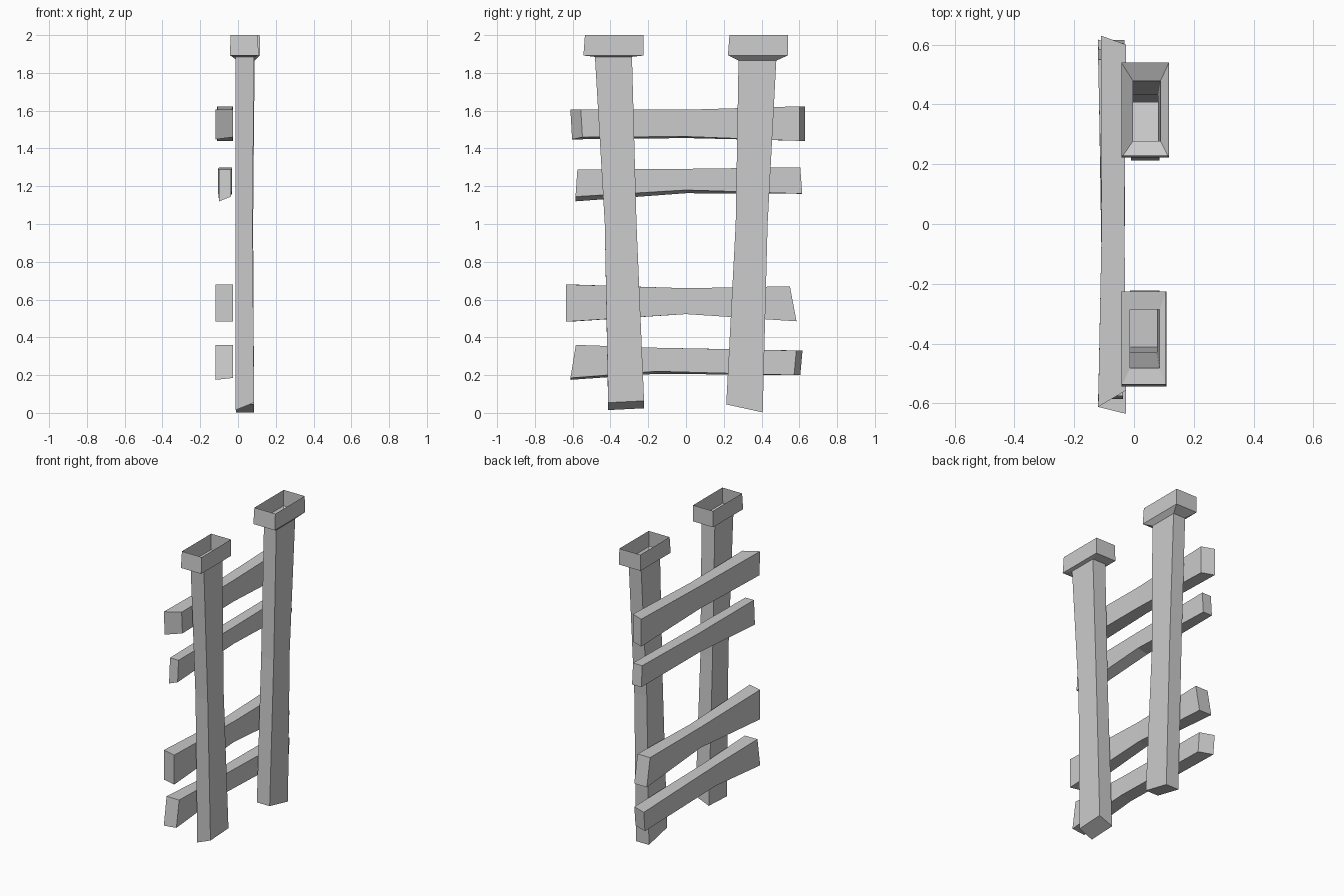
import bpy
import bmesh

default_cube = bpy.data.objects.get("Cube")
if default_cube:
    bpy.data.objects.remove(default_cube, do_unlink=True)

# One plain grey for every part
grey = bpy.data.materials.new("plain_grey")
grey.use_nodes = True
colour = (0.6, 0.6, 0.6, 1)
grey.diffuse_color = colour
grey.node_tree.nodes["Principled BSDF"].inputs["Base Color"].default_value = colour


def loft(name, rings, cap_first=True, cap_last=True):
    """Skin a chain of four-cornered rings, optionally closing the ends."""
    bm = bmesh.new()
    loops = [[bm.verts.new(corner) for corner in ring] for ring in rings]
    for lower, upper in zip(loops, loops[1:]):
        for i in range(4):
            j = (i + 1) % 4
            bm.faces.new((lower[i], lower[j], upper[j], upper[i]))
    if cap_first:
        bm.faces.new(loops[0][::-1])
    if cap_last:
        bm.faces.new(loops[-1])
    bmesh.ops.recalc_face_normals(bm, faces=bm.faces)
    mesh = bpy.data.meshes.new(name)
    bm.to_mesh(mesh)
    bm.free()
    mesh.materials.append(grey)
    obj = bpy.data.objects.new(name, mesh)
    bpy.context.collection.objects.link(obj)
    return obj


def level_ring(x_min, x_max, y_min, y_max, z):
    """Horizontal rectangle, counter-clockwise from above."""
    return [(x_min, y_min, z), (x_max, y_min, z),
            (x_max, y_max, z), (x_min, y_max, z)]


def tilt_ring(ring, slope_x=0.0, slope_y=0.0):
    """Raise the corners of a ring along x and y, keeping the first in place."""
    x0, y0, _ = ring[0]
    return [(x, y, z + slope_x * (x - x0) + slope_y * (y - y0))
            for x, y, z in ring]


def rail_section(x_min, x_max, y_top, y_bottom, z_top, z_bottom,
                 skew=0.0, lift=0.0):
    """Upright rectangle; skew turns the cut, lift raises its +x lower corner."""
    return [(x_min, y_top, z_top), (x_max, y_top + skew, z_top),
            (x_max, y_bottom + skew, z_bottom + lift), (x_min, y_bottom, z_bottom)]


# Hollow crooked posts, open at the top
front_top = level_ring(-0.013, 0.085, -0.482, -0.286, 1.885)
front_foot = tilt_ring(level_ring(-0.013, 0.085, -0.412, -0.222, 0.015),
                       slope_x=0.4, slope_y=0.05)
loft("front_post",
     [front_foot, level_ring(-0.013, 0.077, -0.43, -0.262, 1.0), front_top],
     cap_last=False)

back_top = level_ring(-0.003, 0.088, 0.278, 0.478, 1.865)
back_foot = tilt_ring(level_ring(-0.01, 0.085, 0.213, 0.406, 0.045),
                      slope_y=-0.22)
loft("back_post",
     [back_foot, level_ring(-0.013, 0.08, 0.263, 0.432, 1.0), back_top],
     cap_last=False)

# Thin open collars with a sloping underside running into each post
loft("front_collar",
     [front_top,
      level_ring(-0.042, 0.108, -0.543, -0.226, 1.892),
      level_ring(-0.04, 0.106, -0.535, -0.226, 2.0)],
     cap_first=False, cap_last=False)
loft("back_collar",
     [back_top,
      level_ring(-0.042, 0.117, 0.222, 0.54, 1.893),
      level_ring(-0.04, 0.115, 0.23, 0.54, 2.0)],
     cap_first=False, cap_last=False)

# Rough cross rails, pinched in the middle
OUT, IN = -0.12, -0.027
WAIST_OUT, WAIST_IN = -0.108, -0.032
loft("lowest_rail", [
    rail_section(OUT, IN, -0.583, -0.612, 0.36, 0.175, lift=0.01),
    rail_section(WAIST_OUT, WAIST_IN, -0.16, -0.16, 0.345, 0.207, lift=0.013),
    rail_section(OUT, IN, 0.617, 0.605, 0.33, 0.2, skew=-0.033)])
loft("lower_rail", [
    rail_section(OUT, IN, -0.612, -0.612, 0.68, 0.483, skew=-0.023),
    rail_section(WAIST_OUT, WAIST_IN, 0, 0, 0.66, 0.523),
    rail_section(OUT, IN, 0.55, 0.585, 0.67, 0.485)])
loft("upper_rail", [
    rail_section(-0.1, -0.037, -0.575, -0.585, 1.288, 1.12, lift=0.025),
    rail_section(-0.105, WAIST_IN, 0, 0, 1.292, 1.163, lift=0.017),
    rail_section(-0.1, WAIST_IN, 0.605, 0.615, 1.3, 1.16)])
loft("highest_rail", [
    rail_section(OUT, IN, -0.612, -0.603, 1.605, 1.448, skew=0.055, lift=0.012),
    rail_section(WAIST_OUT, WAIST_IN, 0, 0, 1.605, 1.455, lift=0.008),
    rail_section(-0.11, IN, 0.63, 0.63, 1.623, 1.44, skew=-0.03)])
